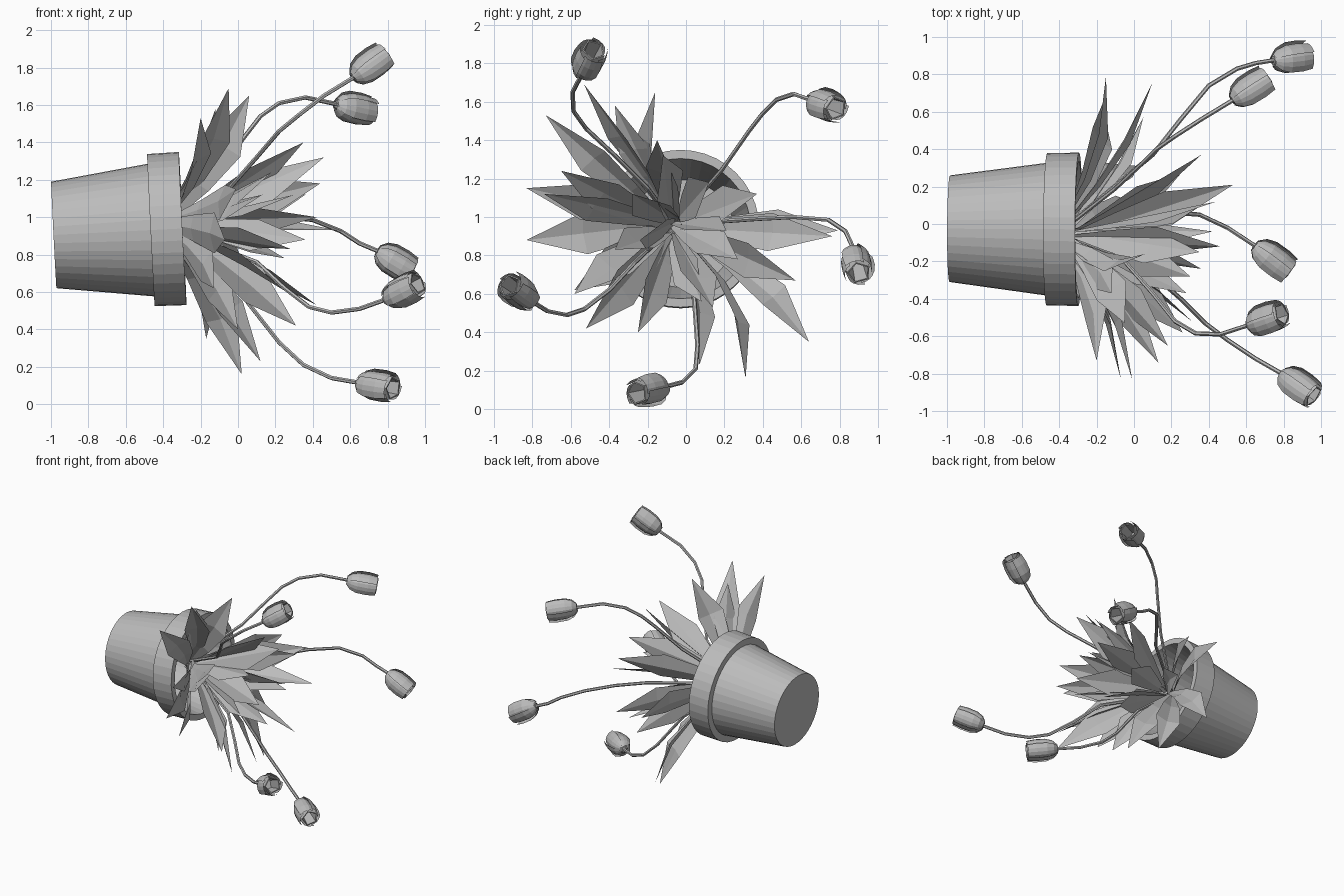
import bpy, math, random
from mathutils import Vector

random.seed(4)
cube = bpy.data.objects.get("Cube")
if cube:
    bpy.data.objects.remove(cube)

GREY = (0.5, 0.5, 0.5, 1)
mat = bpy.data.materials.new("plain grey")
mat.use_nodes = True
mat.diffuse_color = GREY
bsdf = mat.node_tree.nodes["Principled BSDF"]
bsdf.inputs["Base Color"].default_value = GREY
bsdf.inputs["Roughness"].default_value = 0.8


def add_mesh(name, verts, faces):
    me = bpy.data.meshes.new(name)
    me.from_pydata([tuple(v) for v in verts], [], faces)
    me.materials.append(mat)
    ob = bpy.data.objects.new(name, me)
    bpy.context.collection.objects.link(ob)


def frame(axis):
    """The unit axis and two unit vectors square to it."""
    a = axis.normalized()
    u = a.cross(Vector((0, 0, 1))).normalized()
    return a, u, a.cross(u)


def lathe(name, origin, axis, profile, sides):
    """Spin (distance, radius) pairs round an axis; both ends are capped."""
    a, u, w = frame(axis)
    verts, faces = [], []
    for s, r in profile:
        for i in range(sides):
            t = 2 * math.pi * i / sides
            verts.append(origin + a * s + (u * math.cos(t) + w * math.sin(t)) * r)
    for k in range(len(profile) - 1):
        for i in range(sides):
            j = (i + 1) % sides
            faces.append((k * sides + i, k * sides + j,
                          (k + 1) * sides + j, (k + 1) * sides + i))
    faces.append(tuple(reversed(range(sides))))
    faces.append(tuple(range((len(profile) - 1) * sides, len(profile) * sides)))
    add_mesh(name, verts, faces)


# Hollow pot lying on its side, opening towards +x
lathe("pot", Vector((-0.985, -0.025, 0.905)), Vector((1, -0.005, 0.05)),
      [(0, 0.285), (0.52, 0.355), (0.52, 0.407), (0.69, 0.41),
       (0.69, 0.365), (0.52, 0.335), (0.18, 0.28)], 40)


# Stems: a bent tube that starts on the pot floor
def stem(name, points):
    cu = bpy.data.curves.new(name, "CURVE")
    cu.dimensions = "3D"
    cu.bevel_depth = 0.012
    cu.bevel_resolution = 1
    cu.use_fill_caps = True
    sp = cu.splines.new("POLY")
    sp.use_smooth = False
    pts = [(-0.8, -0.05, 0.92), (-0.42, -0.06, 0.96)] + points
    sp.points.add(len(pts) - 1)
    for p, co in zip(sp.points, pts):
        p.co = (*co, 1)
    cu.materials.append(mat)
    bpy.context.collection.objects.link(bpy.data.objects.new(name, cu))


# Flower heads: inner five-sided cup with five overlapping outer petals
def flower(name, base, tip):
    base, tip = Vector(base), Vector(tip)
    length = (tip - base).length
    lathe(name + "_cup", base, tip - base,
          [(0, 0.025), (0.05, 0.058), (0.11, 0.07), (length, 0.064),
           (length, 0.056), (0.06, 0.045)], 5)
    a, u, w = frame(tip - base)
    rows = [(0.0, 0.03), (0.14, 0.06), (0.36, 0.076), (0.7, 0.078), (0.98, 0.071)]
    cols = [(-40, 0.9), (-20, 0.97), (0, 1.01), (20, 1.06), (44, 1.16)]
    verts, faces = [], []
    for p in range(5):
        start = len(verts)
        for s, r in rows:
            for deg, k in cols:
                t = math.radians(72 * p + deg)
                verts.append(base + a * s * length
                             + (u * math.cos(t) + w * math.sin(t)) * r * k)
        n = len(cols)
        for y in range(len(rows) - 1):
            for x in range(n - 1):
                b = start + y * n + x
                faces.append((b, b + 1, b + n + 1, b + n))
    add_mesh(name + "_petals", verts, faces)


FLOWERS = [
    ([(-0.05, -0.2, 1.15), (0.1, -0.37, 1.32), (0.22, -0.52, 1.46), (0.33, -0.585, 1.55),
      (0.46, -0.59, 1.65), (0.615, -0.54, 1.745)], (0.79, -0.48, 1.87)),
    ([(-0.1, 0.19, 1.25), (0.05, 0.33, 1.45), (0.12, 0.4, 1.54), (0.22, 0.47, 1.61),
      (0.36, 0.56, 1.64), (0.525, 0.66, 1.605)], (0.715, 0.78, 1.565)),
    ([(0.1, 0.37, 0.99), (0.25, 0.56, 1.0), (0.4, 0.74, 0.985), (0.55, 0.83, 0.925),
      (0.65, 0.86, 0.86), (0.745, 0.875, 0.82)], (0.93, 0.9, 0.71)),
    ([(0.1, -0.27, 0.76), (0.25, -0.4, 0.62), (0.38, -0.53, 0.52), (0.5, -0.62, 0.49),
      (0.65, -0.72, 0.51), (0.79, -0.8, 0.56)], (0.96, -0.92, 0.645)),
    ([(0, 0.04, 0.61), (0.22, 0.06, 0.33), (0.35, 0.05, 0.21), (0.5, -0.02, 0.14),
      (0.645, -0.115, 0.115)], (0.83, -0.255, 0.085)),
]
for i, (path, tip) in enumerate(FLOWERS, 1):
    stem(f"stem_{i}", path)
    flower(f"flower_{i}", path[-1], tip)


# Leaves: broad, shallowly folded blades that arch and end in a point
def leaf(name, tip, twist, bow_y, width):
    tip = Vector(tip)
    root = Vector((-0.42, -0.06, 0.96)) + Vector(
        (random.uniform(0, 0.05), random.uniform(-0.03, 0.03), random.uniform(-0.03, 0.03)))
    d = (tip - root).normalized()
    side = d.cross(Vector((1, 0, 0))).normalized()
    up = side.cross(d)
    t = math.radians(twist)
    side, up = side * math.cos(t) + up * math.sin(t), up * math.cos(t) - side * math.sin(t)
    bow = Vector((0.36 * (1 - max(d.x, 0)), bow_y, 0))
    verts = []
    for s, w in ((0, 0.12), (0.33, 0.66), (0.62, 1.0)):
        mid = root.lerp(tip, s) + bow * s * (1 - s)
        fold = up * 0.25 * w * width
        verts += [mid - side * w * width + fold, mid, mid + side * w * width + fold]
    verts.append(tip)
    faces = []
    for k in (0, 3):
        faces += [(k, k + 1, k + 4, k + 3), (k + 1, k + 2, k + 5, k + 4)]
    faces += [(6, 7, 9), (7, 8, 9)]
    add_mesh(name, verts, faces)


# Each leaf: tip position, twist in degrees and sideways bow
LEAVES = [
    ((-0.2, -0.73, 1.53), 35, 0), ((-0.05, -0.53, 1.69), 65, 0),
    ((0.06, -0.16, 1.65), 75, -0.3), ((-0.12, -0.37, 1.58), 35, 0),
    ((0.35, -0.15, 1.4), 50, 0), ((-0.01, -0.83, 1.15), 10, 0),
    ((-0.07, -0.83, 0.88), 0, 0), ((0.18, -0.65, 1.24), 30, 0),
    ((0.26, -0.58, 0.6), -35, 0), ((0.31, -0.52, 0.42), 35, 0),
    ((0, -0.25, 0.4), 45, 0), ((0.02, 0.31, 0.16), 75, 0.4),
    ((-0.17, 0.64, 0.35), 35, 0.35), ((-0.15, 0.79, 0.93), 15, 0),
    ((0.1, 0.76, 0.9), 8, 0), ((0.05, 0.57, 0.67), -30, 0),
    ((0.36, 0.37, 1.12), 35, 0), ((0.46, -0.12, 1.32), -45, 0),
    ((0.53, 0.21, 0.93), 60, 0), ((0.44, 0.12, 1.18), 40, 0),
    ((0.42, -0.04, 1.0), 70, 0), ((0.36, -0.24, 0.88), 60, 0),
    ((0.28, -0.37, 0.83), -40, 0), ((0.42, 0.14, 0.53), 40, 0),
    ((0.12, 0.07, 0.23), 55, 0.2), ((0.13, -0.74, 1.12), 45, 0),
    ((0.21, 0.08, 0.56), -30, 0), ((-0.13, -0.58, 0.62), 20, 0),
    ((0.25, 0.27, 0.78), 30, 0), ((0.3, -0.28, 1.12), 45, 0),
]
for i, (tip, twist, bow_y) in enumerate(LEAVES, 1):
    leaf(f"leaf_{i}", tip, twist, bow_y, random.uniform(0.092, 0.112))
